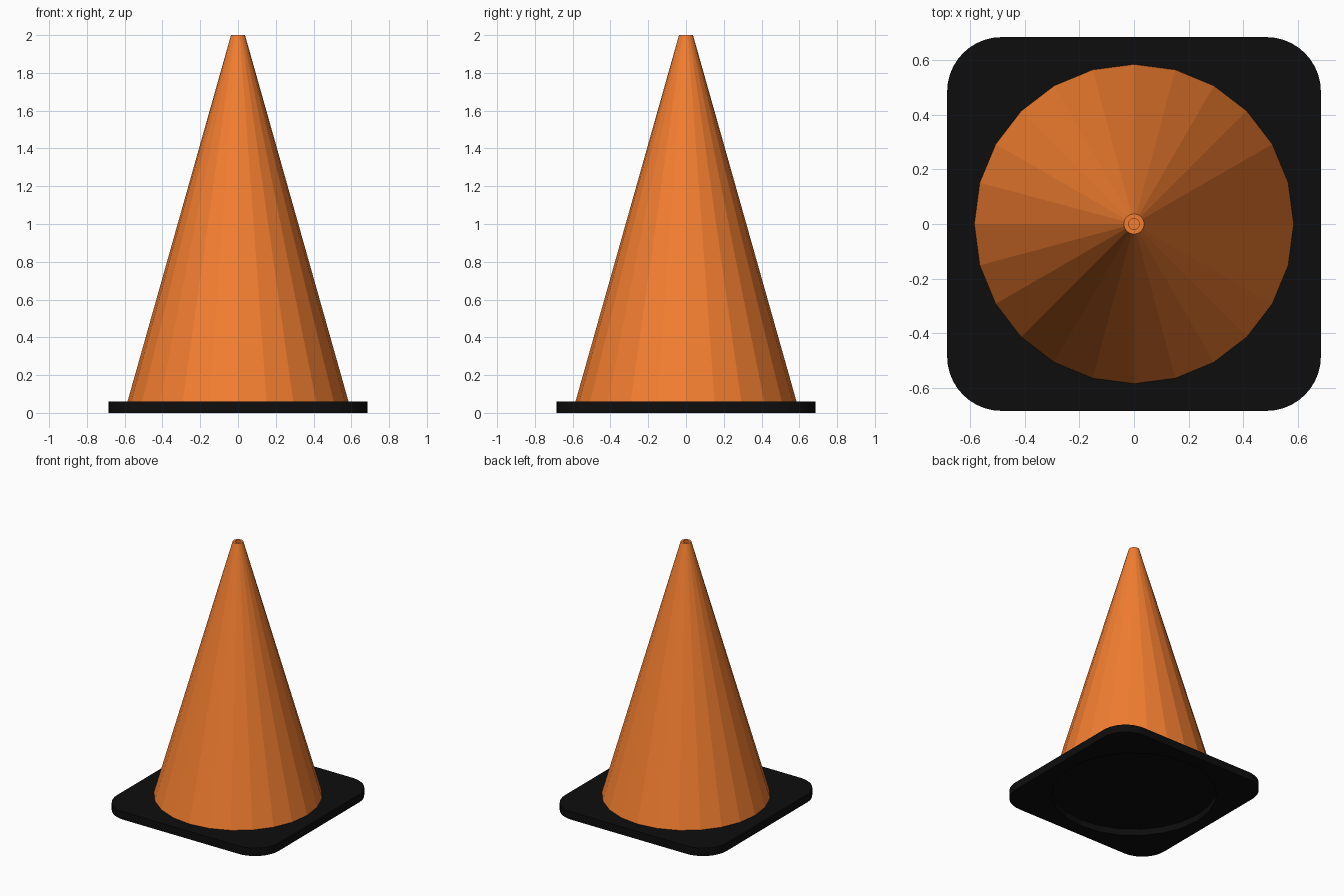
import bpy, bmesh
from math import cos, sin, pi

if "Cube" in bpy.data.objects:
    bpy.data.objects.remove(bpy.data.objects["Cube"])

SIDES = 24


def material(name, color):
    m = bpy.data.materials.new(name)
    m.diffuse_color = color
    m.use_nodes = True
    m.node_tree.nodes["Principled BSDF"].inputs["Base Color"].default_value = m.diffuse_color
    return m


def circle(r, n=SIDES):
    return [(r * cos(2 * pi * i / n), r * sin(2 * pi * i / n)) for i in range(n)]


def rounded_square(half, r, steps=10):
    pts = []
    for q in range(4):
        cx = (half - r) * (1 if q in (0, 3) else -1)
        cy = (half - r) * (1 if q in (0, 1) else -1)
        for i in range(steps + 1):
            a = pi / 2 * (q + i / steps)
            pts.append((cx + r * cos(a), cy + r * sin(a)))
    return pts


def add_ring(bm, pts, z):
    return [bm.verts.new((x, y, z)) for x, y in pts]


def bridge(bm, a, b):
    n = len(a)
    for i in range(n):
        j = (i + 1) % n
        bm.faces.new((a[i], a[j], b[j], b[i]))


def loop_edges(bm, ring):
    return [bm.edges.get((ring[i - 1], ring[i])) for i in range(len(ring))]


def finish(bm, name, mat):
    bmesh.ops.recalc_face_normals(bm, faces=bm.faces[:])
    me = bpy.data.meshes.new(name)
    bm.to_mesh(me)
    bm.free()
    me.materials.append(mat)
    ob = bpy.data.objects.new(name, me)
    bpy.context.collection.objects.link(ob)
    return ob


orange = material("orange_plastic", (0.9, 0.21, 0.03, 1))
black = material("black_rubber", (0.004, 0.004, 0.004, 1))

# Cone body: flat-sided, with a small recessed hole in the tip
bm = bmesh.new()
profile = [(0.585, 0.06), (0.037, 2.0), (0.02, 2.0), (0.02, 1.97)]
rings = [add_ring(bm, circle(r), z) for r, z in profile]
for a, b in zip(rings, rings[1:]):
    bridge(bm, a, b)
bm.faces.new(rings[0])
bm.faces.new(rings[-1])
finish(bm, "cone_body", orange)

# Base plate: rounded square with a round recess underneath
bm = bmesh.new()
outline = rounded_square(0.685, 0.2)
low, high = add_ring(bm, outline, 0), add_ring(bm, outline, 0.06)
rim, ceiling = add_ring(bm, circle(0.585), 0), add_ring(bm, circle(0.585), 0.05)
bridge(bm, low, high)
bridge(bm, rim, ceiling)
bm.faces.new(high)
bm.faces.new(ceiling)
bmesh.ops.triangle_fill(bm, use_beauty=True,
                        edges=loop_edges(bm, low) + loop_edges(bm, rim))
finish(bm, "base_plate", black)
